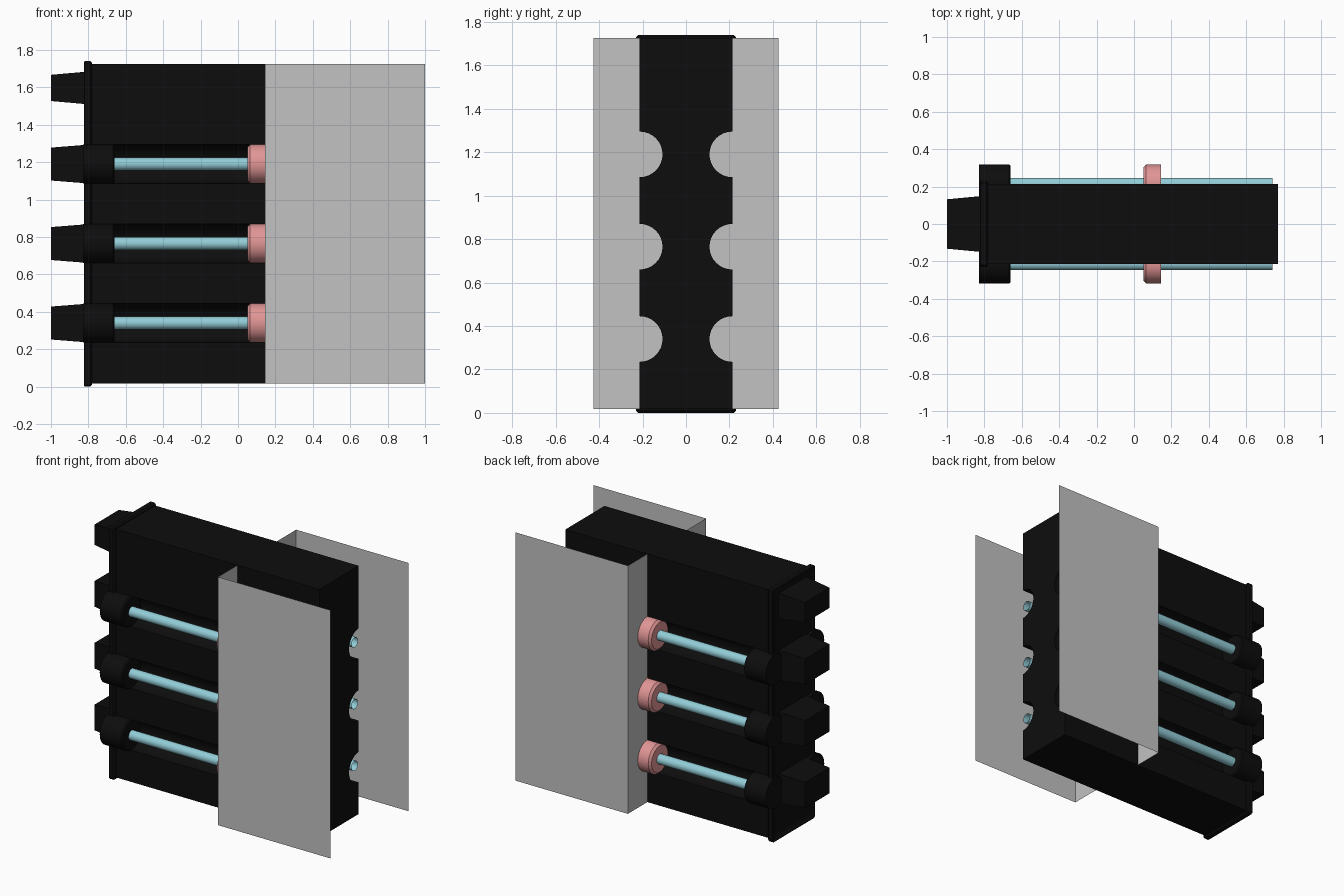
import bpy, bmesh, math

cube = bpy.data.objects.get("Cube")
if cube:
    bpy.data.objects.remove(cube, do_unlink=True)


def material(name, rgb):
    m = bpy.data.materials.new(name)
    m.use_nodes = True
    m.diffuse_color = (*rgb, 1)
    m.node_tree.nodes["Principled BSDF"].inputs["Base Color"].default_value = (*rgb, 1)
    return m


BLACK = material("black plastic", (0.004, 0.004, 0.004))
GREY = material("grey sheet", (0.54, 0.54, 0.54))
PINK = material("pink collar", (0.75, 0.30, 0.30))
BLUE = material("pale blue rod", (0.29, 0.61, 0.68))

LEVELS = (0.34, 0.765, 1.19)    # heights of the rods
SIDE = 0.213                    # half depth of the body
RAD = 0.105                     # groove, cap and collar radius
Z0, Z1 = 0.017, 1.725           # body bottom and top
X_SHEET, X_END = 0.145, 0.77


def finish(name, bm, mat, smooth=False, fix=True):
    if fix:
        bmesh.ops.recalc_face_normals(bm, faces=bm.faces)
    mesh = bpy.data.meshes.new(name)
    bm.to_mesh(mesh)
    bm.free()
    mesh.materials.append(mat)
    ob = bpy.data.objects.new(name, mesh)
    bpy.context.collection.objects.link(ob)
    if smooth:
        bpy.ops.object.select_all(action='DESELECT')
        ob.select_set(True)
        bpy.context.view_layer.objects.active = ob
        bpy.ops.object.shade_smooth_by_angle(angle=math.radians(35))
    return ob


def notched_edge(s):
    """Vertical side edge with half-round notches, as (y, z) from bottom to top."""
    pts = [(s * SIDE, Z0)]
    for z in LEVELS:
        for i in range(17):
            a = math.pi * i / 16
            pts.append((s * (SIDE - RAD * math.sin(a)), z - RAD * math.cos(a)))
    return pts + [(s * SIDE, Z1)]


def lathe(name, profile, y, z, mat, segs=32):
    """Revolve (x, radius) points about an axis along x; radius 0 closes an end."""
    bm = bmesh.new()
    rings = []
    for x, r in profile:
        n = segs if r > 0 else 1
        rings.append([bm.verts.new((x, y + r * math.cos(math.tau * i / segs),
                                    z + r * math.sin(math.tau * i / segs))) for i in range(n)])
    for a, b in zip(rings, rings[1:]):
        for i in range(segs):
            loop = []
            for v in (a[i % len(a)], a[(i + 1) % len(a)], b[(i + 1) % len(b)], b[i % len(b)]):
                if v not in loop:
                    loop.append(v)
            bm.faces.new(loop)
    return finish(name, bm, mat, smooth=True)


def tapered_block(name, x0, x1, base, tip, z):
    """Block from x0 to x1 with (half depth, half height) at each end."""
    bm = bmesh.new()
    bmesh.ops.create_cube(bm, size=2)
    for v in bm.verts:
        hy, hz = base if v.co.x > 0 else tip
        v.co = (x1 if v.co.x > 0 else x0, v.co.y * hy, z + v.co.z * hz)
    return finish(name, bm, BLACK)


# Body: grooved cross-section extruded along x
bm = bmesh.new()
outline = notched_edge(1) + notched_edge(-1)[::-1]
face = bm.faces.new([bm.verts.new((-0.8, y, z)) for y, z in outline])
ext = bmesh.ops.extrude_face_region(bm, geom=[face], use_keep_orig=True)
moved = [g for g in ext["geom"] if isinstance(g, bmesh.types.BMVert)]
bmesh.ops.translate(bm, verts=moved, vec=(X_END + 0.8, 0, 0))
finish("body", bm, BLACK, smooth=True)

# End flange with a shallow recessed panel
bm = bmesh.new()
bmesh.ops.create_cube(bm, size=1)
for v in bm.verts:
    v.co = (-0.805 + v.co.x * 0.05, v.co.y * 0.46, 0.87 + v.co.z * 1.74)
end = min(bm.faces, key=lambda f: f.calc_center_median().x)
bmesh.ops.inset_individual(bm, faces=[end], thickness=0.045, depth=0)
bmesh.ops.translate(bm, verts=end.verts, vec=(0.02, 0, 0))
flange = finish("end_flange", bm, BLACK)
bev = flange.modifiers.new("soft_edges", 'BEVEL')
bev.width, bev.segments = 0.01, 1

# Prongs on the flange
tapered_block("top_prong", -1, -0.81, (0.15, 0.087), (0.132, 0.07), 1.597)
for n, z in enumerate(LEVELS):
    tapered_block(f"prong_{n + 1}", -1, -0.81, (0.15, 0.103), (0.132, 0.088), z)

# Caps, rods and open collars on both sides
for s, side in ((-1, "front"), (1, "back")):
    y = s * SIDE
    for n, z in enumerate(LEVELS):
        tag = f"{side}_{n + 1}"
        lathe(f"cap_{tag}", [(-0.83, 0), (-0.83, RAD), (-0.668, RAD),
                             (-0.66, RAD - 0.008), (-0.66, 0)], y, z, BLACK)
        lathe(f"rod_{tag}", [(-0.67, 0.034), (0.74, 0.034)], y, z, BLUE, 20)
        lathe(f"collar_{tag}", [(X_SHEET, RAD), (0.065, RAD), (0.05, 0.09),
                                (0.05, 0.034)], y, z, PINK)

    # Folded sheet: notched return against the body, then a flat side panel
    bm = bmesh.new()
    wall = notched_edge(s)
    verts = [bm.verts.new((X_SHEET, py, pz)) for py, pz in wall]
    top = bm.verts.new((X_SHEET, s * 0.425, Z1))
    low = bm.verts.new((X_SHEET, s * 0.425, Z0))
    bm.faces.new(verts + [top, low])
    out = [bm.verts.new((1, s * 0.425, z)) for z in (Z0, Z1)]
    bm.faces.new([low, top, out[1], out[0]])
    finish(f"{side}_sheet", bm, GREY)
